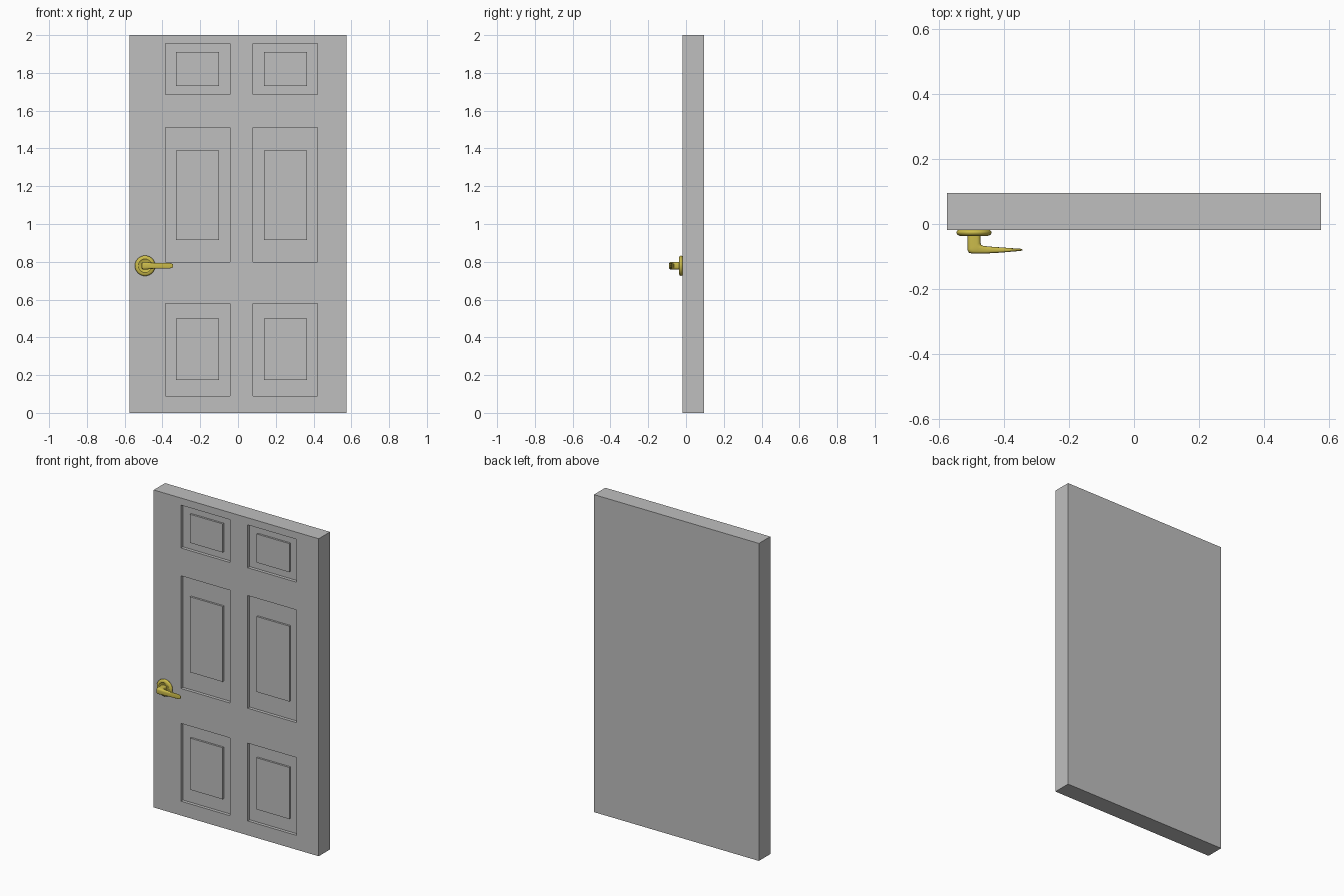
import bpy, bmesh, math
from mathutils import Vector

cube = bpy.data.objects.get("Cube")
if cube:
    bpy.data.objects.remove(cube, do_unlink=True)


def material(name, rgb):
    m = bpy.data.materials.new(name)
    m.use_nodes = True
    m.diffuse_color = (*rgb, 1)
    m.node_tree.nodes["Principled BSDF"].inputs["Base Color"].default_value = (*rgb, 1)
    return m


def finish(bm, name, mat, smooth=False):
    bmesh.ops.recalc_face_normals(bm, faces=bm.faces[:])
    mesh = bpy.data.meshes.new(name)
    bm.to_mesh(mesh)
    bm.free()
    mesh.materials.append(mat)
    ob = bpy.data.objects.new(name, mesh)
    bpy.context.collection.objects.link(ob)
    if smooth:
        bpy.ops.object.select_all(action='DESELECT')
        ob.select_set(True)
        bpy.context.view_layer.objects.active = ob
        bpy.ops.object.shade_smooth_by_angle(angle=math.radians(40))
    return ob


grey = material("door grey", (0.52, 0.52, 0.52))
brass = material("brass", (0.60, 0.50, 0.07))

# Door leaf: (outer low, outer high, inner low, inner high) of each panel column and row
HALF_W, FRONT, BACK, TOP = 0.575, -0.018, 0.095, 2.0
RECESS, RAISE = 0.02, 0.012
columns = [(-0.385, -0.042, -0.328, -0.10), (0.08, 0.42, 0.137, 0.365)]
rows = [(0.09, 0.58, 0.175, 0.50), (0.80, 1.51, 0.915, 1.39), (1.685, 1.955, 1.73, 1.91)]

# Front face, split along the panel borders
xs = [-HALF_W] + [v for c in columns for v in c[:2]] + [HALF_W]
zs = [0] + [v for r in rows for v in r[:2]] + [TOP]
bm = bmesh.new()
grid = [[bm.verts.new((x, FRONT, z)) for x in xs] for z in zs]
cells = {}
for j in range(len(zs) - 1):
    for i in range(len(xs) - 1):
        cells[i, j] = bm.faces.new((grid[j][i], grid[j][i + 1], grid[j + 1][i + 1], grid[j + 1][i]))

# Edges and back
rim = [e for e in bm.edges if e.is_boundary]
new = bmesh.ops.extrude_edge_only(bm, edges=rim)["geom"]
bmesh.ops.translate(bm, vec=(0, BACK - FRONT, 0),
                    verts=[g for g in new if isinstance(g, bmesh.types.BMVert)])
bmesh.ops.edgeloop_fill(bm, edges=[e for e in bm.edges if e.is_boundary])


def push(face, depth):
    face = bmesh.ops.extrude_discrete_faces(bm, faces=[face])["faces"][0]
    bmesh.ops.translate(bm, vec=(0, depth, 0), verts=face.verts[:])
    return face


# Sunken panels, each with a raised field
for i, col in enumerate(columns):
    for j, row in enumerate(rows):
        face = push(cells[2 * i + 1, 2 * j + 1], RECESS)
        bmesh.ops.inset_individual(bm, faces=[face], thickness=0.02)
        mid = face.calc_center_median()
        for v in face.verts:
            v.co.x = col[2] if v.co.x < mid.x else col[3]
            v.co.z = row[2] if v.co.z < mid.z else row[3]
        push(face, -RAISE)
finish(bm, "door_leaf", grey)


def loft(name, rings):
    """Skin closed rings of points and cap both ends."""
    bm = bmesh.new()
    rings = [[bm.verts.new(p) for p in ring] for ring in rings]
    n = len(rings[0])
    for a, b in zip(rings, rings[1:]):
        for k in range(n):
            bm.faces.new((a[k], a[(k + 1) % n], b[(k + 1) % n], b[k]))
    bm.faces.new(rings[0])
    bm.faces.new(rings[-1])
    return finish(bm, name, brass, smooth=True)


# Round handle plate: (radius, y)
HX, HZ = -0.492, 0.779
angles = [2 * math.pi * k / 32 for k in range(32)]
plate = [(0.047, FRONT), (0.051, -0.020), (0.054, -0.024), (0.054, -0.028),
         (0.051, -0.033), (0.045, -0.036), (0.036, -0.037), (0.032, -0.034)]
loft("handle_plate", [[(HX + r * math.cos(a), y, HZ + r * math.sin(a)) for a in angles]
                      for r, y in plate])

# Lever: rounded-square rings between an outer and an inner point, with half height
lever = [((-0.512, -0.030), (-0.472, -0.030), 0.020),
         ((-0.512, -0.080), (-0.472, -0.058), 0.020),
         ((-0.508, -0.088), (-0.470, -0.064), 0.020),
         ((-0.498, -0.091), (-0.464, -0.067), 0.019),
         ((-0.460, -0.091), (-0.450, -0.069), 0.016),
         ((-0.410, -0.088), (-0.408, -0.072), 0.015),
         ((-0.365, -0.084), (-0.365, -0.075), 0.015),
         ((-0.350, -0.083), (-0.350, -0.076), 0.012),
         ((-0.343, -0.081), (-0.343, -0.078), 0.006)]


def soft(v):
    return math.copysign(abs(v) ** 0.6, v)


rings = []
for outer, inner, h in lever:
    o, i = Vector((*outer, HZ)), Vector((*inner, HZ))
    rings.append([(o + i) / 2 + (o - i) / 2 * soft(math.cos(a)) + Vector((0, 0, h * soft(math.sin(a))))
                  for a in angles])
loft("handle_lever", rings)
